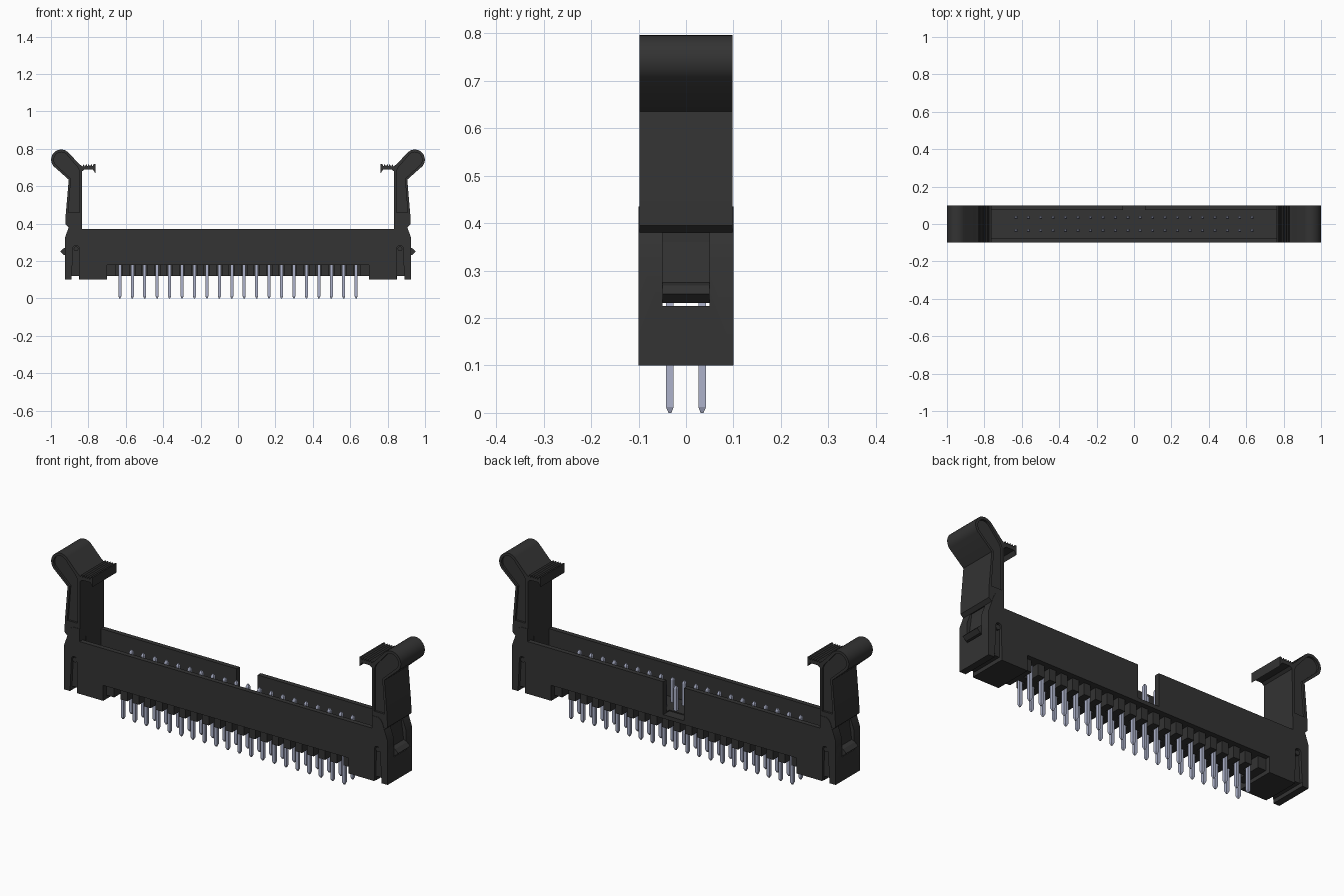
import bpy, bmesh, math

cube = bpy.data.objects.get("Cube")
if cube:
    bpy.data.objects.remove(cube, do_unlink=True)


def material(name, colour):
    m = bpy.data.materials.new(name)
    m.use_nodes = True
    m.diffuse_color = (*colour, 1)
    m.node_tree.nodes["Principled BSDF"].inputs["Base Color"].default_value = (*colour, 1)
    return m


BLACK = material("black plastic", (0.033, 0.033, 0.033))
METAL = material("pin metal", (0.42, 0.45, 0.6))


def finish(name, bm, mat):
    bmesh.ops.recalc_face_normals(bm, faces=bm.faces)
    me = bpy.data.meshes.new(name)
    bm.to_mesh(me)
    bm.free()
    me.materials.append(mat)
    ob = bpy.data.objects.new(name, me)
    bpy.context.scene.collection.objects.link(ob)
    return ob


def add_prism(bm, points, y0, y1, side=1):
    """Extrude an x-z outline between two depths; side -1 mirrors it in x."""
    low = [bm.verts.new((x * side, y0, z)) for x, z in points]
    high = [bm.verts.new((x * side, y1, z)) for x, z in points]
    bm.faces.new(low)
    bm.faces.new(high)
    for i in range(len(points)):
        j = (i + 1) % len(points)
        bm.faces.new((low[i], low[j], high[j], high[i]))


def prism(name, points, y0, y1, side=1, mat=BLACK):
    bm = bmesh.new()
    add_prism(bm, points, y0, y1, side)
    return finish(name, bm, mat)


def rect(x0, x1, z0, z1):
    return [(x0, z0), (x1, z0), (x1, z1), (x0, z1)]


def arc(cx, cz, r, a0, a1, n):
    angles = [math.radians(a0 + (a1 - a0) * i / n) for i in range(n + 1)]
    return [(cx + r * math.cos(a), cz + r * math.sin(a)) for a in angles]


def cut(ob, points, y0, y1, side=1):
    cutter = prism("cutter", points, y0, y1, side)
    cutter.hide_render = True
    mod = ob.modifiers.new("cut", "BOOLEAN")
    mod.operation = "DIFFERENCE"
    mod.solver = "EXACT"
    mod.object = cutter
    bpy.context.view_layer.objects.active = ob
    bpy.ops.object.modifier_apply(modifier=mod.name)
    bpy.data.objects.remove(cutter, do_unlink=True)


def smooth(ob):
    bpy.ops.object.select_all(action="DESELECT")
    ob.select_set(True)
    bpy.context.view_layer.objects.active = ob
    bpy.ops.object.shade_smooth_by_angle(angle=math.radians(30))


# Housing: stepped outline with a cheek tower at each end
half = [(0.70, 0.18), (0.70, 0.10), (0.925, 0.10), (0.925, 0.325), (0.895, 0.41),
        (0.885, 0.427), (0.87, 0.435), (0.835, 0.435), (0.835, 0.37)]
housing = prism("housing", half + [(-x, z) for x, z in reversed(half)], -0.1, 0.1)
cut(housing, rect(-0.836, 0.836, 0.205, 0.6), -0.075, 0.075)   # socket
cut(housing, rect(-0.06, 0.06, 0.2, 0.6), 0.05, 0.2)           # key slot
groove = [(0.892, 0.05), (0.882, 0.265)] + arc(0.866, 0.268, 0.016, 20, 160, 6) \
    + [(0.85, 0.265), (0.848, 0.05)]
for side in (1, -1):
    cut(housing, rect(0.8, 1.1, 0.225, 0.6), -0.05, 0.05, side)  # latch channel
    cut(housing, groove, -0.2, -0.085, side)
    cut(housing, groove, 0.085, 0.2, side)
    cut(housing, rect(0.85, 0.89, 0.05, 0.12), -0.2, 0.2, side)  # notch under the end
smooth(housing)

# Ribs on the underside, one between each pair of pin columns
PITCH, COLS = 0.0665, 20
columns = [(i - (COLS - 1) / 2) * PITCH for i in range(COLS)]
bm = bmesh.new()
add_prism(bm, rect(-0.66, 0.66, 0.12, 0.19), -0.018, 0.018)
for x in columns[:-1]:
    m = x + PITCH / 2
    add_prism(bm, rect(m - 0.019, m + 0.019, 0.12, 0.19), -0.075, 0.075)
for side in (1, -1):
    add_prism(bm, rect(0.655, 0.70, 0.12, 0.19), -0.075, 0.075, side)
finish("underside_ribs", bm, BLACK)

# Contact pins: square posts with pointed ends
bm = bmesh.new()
for x in columns:
    for y in (-0.034, 0.034):
        rings = []
        for z, r in ((0, 0.003), (0.012, 0.008), (0.32, 0.008), (0.332, 0.003)):
            rings.append([bm.verts.new((x + sx * r, y + sy * r, z))
                          for sx, sy in ((-1, -1), (1, -1), (1, 1), (-1, 1))])
        bm.faces.new(rings[0])
        bm.faces.new(rings[-1])
        for a, b in zip(rings, rings[1:]):
            for i in range(4):
                j = (i + 1) % 4
                bm.faces.new((a[i], a[j], b[j], b[i]))
finish("contact_pins", bm, METAL)

# Ejector latches: arm, round thumb grip and toothed hook
teeth = []
for i in range(5):
    x = 0.832 - i * 0.0135
    teeth += [(x, 0.705), (x - 0.007, 0.718)]
arm = [(0.835, 0.38), (0.905, 0.38), (0.922, 0.395), (0.921, 0.45), (0.905, 0.635)] \
    + arc(0.945, 0.742, 0.054, -40, 130, 14) \
    + [(0.85, 0.72)] + teeth + [(0.763, 0.718), (0.763, 0.67), (0.776, 0.69),
                                (0.82, 0.69), (0.833, 0.68)]
pocket = [(0.847, 0.46), (0.907, 0.46), (0.893, 0.64)] \
    + arc(0.945, 0.742, 0.04, -40, 130, 10) + [(0.856, 0.70), (0.847, 0.68)]
foot = [(0.80, 0.232), (0.93, 0.232), (0.95, 0.25), (0.932, 0.268), (0.912, 0.275),
        (0.90, 0.36), (0.90, 0.40), (0.835, 0.40), (0.835, 0.27), (0.80, 0.255)]
for side, label in ((1, "left"), (-1, "right")):
    latch = prism(label + "_latch", arm, -0.098, 0.098, side)
    cut(latch, pocket, -0.2, -0.088, side)
    cut(latch, pocket, 0.088, 0.2, side)
    smooth(latch)
    prism(label + "_latch_foot", foot, -0.0495, 0.0495, side)
    # Pivot studs in the cheek grooves
    prism(label + "_pivot", arc(0.866, 0.265, 0.013, 0, 330, 11), -0.095, 0.095, side)
